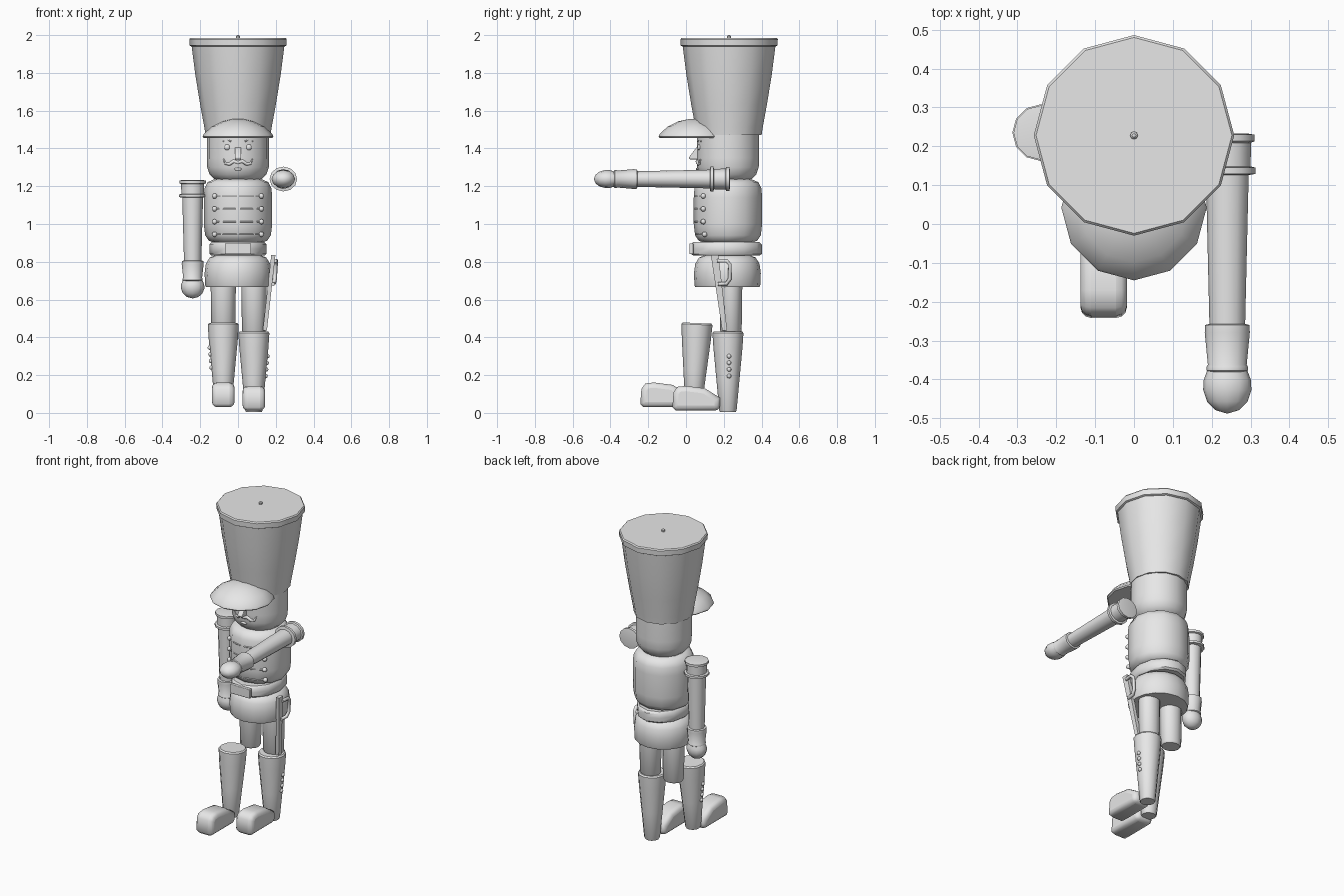
import bpy, bmesh, math
from mathutils import Vector, Matrix

if "Cube" in bpy.data.objects:
    bpy.data.objects.remove(bpy.data.objects["Cube"])

grey = bpy.data.materials.new("light_grey")
grey.use_nodes = True
grey.diffuse_color = (0.8, 0.8, 0.8, 1)
grey.node_tree.nodes["Principled BSDF"].inputs["Base Color"].default_value = (0.8, 0.8, 0.8, 1)

CY = 0.222  # depth of the body axis


def finish(bm, name, angle=40):
    bmesh.ops.recalc_face_normals(bm, faces=bm.faces)
    mesh = bpy.data.meshes.new(name)
    bm.to_mesh(mesh)
    bm.free()
    ob = bpy.data.objects.new(name, mesh)
    bpy.context.collection.objects.link(ob)
    mesh.materials.append(grey)
    bpy.ops.object.select_all(action='DESELECT')
    ob.select_set(True)
    bpy.context.view_layer.objects.active = ob
    bpy.ops.object.shade_smooth_by_angle(angle=math.radians(angle))
    return ob


def lathe(name, profile, loc=(0, 0, 0), rot=None, sx=1, sy=1, sides=12):
    """Turned part: profile is (radius, height) pairs."""
    bm = bmesh.new()
    rings = []
    for r, z in profile:
        angles = [math.tau * i / sides for i in range(sides)]
        rings.append([bm.verts.new((r * sx * math.cos(a), r * sy * math.sin(a), z)) for a in angles])
    for low, high in zip(rings, rings[1:]):
        for i in range(sides):
            j = (i + 1) % sides
            bm.faces.new((low[i], low[j], high[j], high[i]))
    bm.faces.new(rings[0])
    bm.faces.new(rings[-1])
    bmesh.ops.remove_doubles(bm, verts=bm.verts, dist=0.0002)
    bm.transform(Matrix.Translation(loc) @ (rot or Matrix()))
    return finish(bm, name)


def ball(name, loc, size):
    bm = bmesh.new()
    bmesh.ops.create_uvsphere(bm, u_segments=10, v_segments=6, radius=1)
    bm.transform(Matrix.Translation(loc) @ Matrix.Diagonal((*size, 1)))
    return finish(bm, name, 60)


def tube(name, points, radius, taper=None, cyclic=False):
    cu = bpy.data.curves.new(name, 'CURVE')
    cu.dimensions = '3D'
    cu.bevel_depth = radius
    cu.bevel_resolution = 1
    cu.use_fill_caps = True
    sp = cu.splines.new('POLY')
    sp.points.add(len(points) - 1)
    sp.use_cyclic_u = cyclic
    for i, p in enumerate(points):
        sp.points[i].co = (*p, 1)
        sp.points[i].radius = taper[i] if taper else 1
    cu.materials.append(grey)
    ob = bpy.data.objects.new(name, cu)
    bpy.context.collection.objects.link(ob)


def prism(name, outline, x, width, bevel):
    """Side outline of (y, z) points, extruded across x, with rounded edges."""
    bm = bmesh.new()
    face = bm.faces.new([bm.verts.new((x - width / 2, y, z)) for y, z in outline])
    new = bmesh.ops.extrude_face_region(bm, geom=[face])["geom"]
    bmesh.ops.translate(bm, vec=(width, 0, 0), verts=[v for v in new if isinstance(v, bmesh.types.BMVert)])
    ob = finish(bm, name, 50)
    if bevel:
        mod = ob.modifiers.new("round", 'BEVEL')
        mod.width, mod.segments, mod.limit_method = bevel, 3, 'ANGLE'
        mod.angle_limit = math.radians(60)
    return ob


def front(x, radius):
    """Depth of a round body's front surface at x."""
    return CY - math.sqrt(radius ** 2 - x ** 2)


# Hat with lid, knob and domed visor
lathe("hat", [(0.172, 1.47), (0.178, 1.51), (0.2, 1.63), (0.226, 1.79), (0.246, 1.945)], (0, 0.228, 0))
lathe("hat_lid", [(0.246, 1.94), (0.256, 1.945), (0.258, 1.978), (0.252, 1.985)], (0, 0.228, 0))
lathe("hat_knob", [(0.01, 1.98), (0.01, 1.995), (0.005, 2.0)], (0, 0.228, 0), sides=8)
lathe("visor", [(0.18, 1.455), (0.187, 1.462), (0.182, 1.476), (0.14, 1.515), (0.085, 1.543), (0.03, 1.555),
                (0, 1.556)], (0, 0.042, 0))

# Head and face
lathe("head", [(0.1, 1.225), (0.125, 1.238), (0.15, 1.262), (0.163, 1.3), (0.165, 1.35), (0.165, 1.475)],
      (0, CY, 0), sides=16)
for side, x in (("right", -1), ("left", 1)):
    ball(side + "_eye", (x * 0.057, front(0.057, 0.162), 1.406), (0.016, 0.01, 0.016))
    tube(side + "_brow", [(x * a, front(a, 0.161), z) for a, z in ((0.035, 1.437), (0.057, 1.445), (0.08, 1.437))],
         0.004)
    tube(side + "_moustache", [(x * a, front(a, 0.162), z) for a, z in
                               ((0, 1.325), (0.022, 1.333), (0.045, 1.317), (0.066, 1.32), (0.076, 1.345))],
         0.01, (0.8, 1.1, 1, 0.7, 0.3))
prism("nose", [(0.075, 1.41), (0.055, 1.405), (0.015, 1.352), (0.02, 1.342), (0.075, 1.342)], 0, 0.034, 0.004)
ball("mouth", (0, front(0, 0.163), 1.29), (0.022, 0.007, 0.008))

# Torso, belt and skirt
lathe("torso", [(0.125, 0.9), (0.155, 0.912), (0.174, 0.94), (0.181, 1.0), (0.181, 1.14), (0.177, 1.19),
                (0.16, 1.222), (0.125, 1.237)], (0, CY, 0), sides=12)
lathe("belt", [(0.175, 0.832), (0.187, 0.842), (0.189, 0.868), (0.187, 0.893), (0.175, 0.904)],
      (0, 0.214, 0), sx=0.8)
prism("buckle", [(0.04, 0.84), (0.018, 0.84), (0.018, 0.898), (0.04, 0.898)], 0, 0.14, 0.004)
lathe("skirt", [(0.17, 0.667), (0.174, 0.675), (0.177, 0.74), (0.17, 0.79), (0.15, 0.822), (0.12, 0.835)],
      (0, 0.219, 0), sides=16)

# Coat buttons joined by half-sunk cords
for row, z in enumerate((0.945, 1.012, 1.08, 1.148)):
    r = 0.175 if row == 0 else 0.18
    for side, x in (("right", -0.124), ("left", 0.124)):
        ball(f"{side}_coat_button_{row}", (x, front(x, r), z), (0.014, 0.014, 0.014))
    tube(f"coat_cord_{row}", [(0.12 * k / 8, front(0.12 * k / 8, r - 0.004), z) for k in range(-8, 9)], 0.004)


def arm(side, loc, rot, stretch, flat):
    outline = [(0.05, 0), (0.07, 0.003), (0.07, 0.02), (0.061, 0.024), (0.06, 0.085), (0.073, 0.088),
               (0.073, 0.104), (0.055, 0.107), (0.046, 0.49), (0.057, 0.493), (0.058, 0.512), (0.05, 0.595),
               (0.053, 0.6), (0.053, 0.61), (0.048, 0.614)]
    lathe(side + "_arm", [(r, -d * stretch) for r, d in outline], loc, rot, sy=flat)
    hand = [(0.05, 0.605), (0.061, 0.635), (0.062, 0.66), (0.052, 0.69), (0.03, 0.712), (0, 0.721)]
    lathe(side + "_hand", [(r, -d * stretch) for r, d in hand], loc, rot, sy=flat * 0.85)


# Right arm hangs, left arm reaches forward
arm("right", (-0.24, 0.235, 1.233), None, 0.87, 1)
arm("left", (0.24, 0.233, 1.238), Matrix.Rotation(-math.pi / 2, 4, 'X'), 1, 0.9)

# Legs: thighs under the skirt, right boot stepping forward on its own
SHOE = [(0.18, 0.012), (0.18, 0.08), (0.1, 0.13), (0.0, 0.143), (-0.045, 0.138), (-0.066, 0.11),
        (-0.072, 0.03), (-0.055, 0.012)]
BOOT = [(0.042, 0), (0.046, 0.008), (0.062, 0.18), (0.077, 0.34), (0.081, 0.4), (0.082, 0.418), (0.075, 0.426)]
for side, x, y, z, lean, step, lift in (("left", 0.084, 0.222, 0.005, 0, 0, 0),
                                        ("right", -0.078, 0.04, 0.05, -2.5, -0.17, 0.018)):
    lathe(side + "_thigh", [(0.055, 0.425), (0.063, 0.435), (0.067, 0.69)], (x, 0.238, 0), sy=0.9)
    lathe(side + "_boot", BOOT, (x, y, z), Matrix.Rotation(math.radians(lean), 4, 'X'))
    prism(side + "_shoe", [(py + step, pz + lift) for py, pz in SHOE], x, 0.12, 0.028)
    out = 1 if x > 0 else -1
    for k in range(4):
        h = 0.19 + 0.035 * k
        ball(f"{side}_boot_button_{k}", (x + out * (0.062 + 0.09 * (h - 0.19)), y + 0.006, z + h),
             (0.012, 0.012, 0.012))

# Sword at the left hip with its hand guard
top, tip = Vector((0.187, 0.152, 0.835)), Vector((0.142, 0.205, 0.435))
bm = bmesh.new()
ends = []
for c, w in ((top, 0.02), (tip, 0.013)):
    ends.append([bm.verts.new(c + Vector((i * 0.011, j * w, 0))) for i, j in ((-1, -1), (1, -1), (1, 1), (-1, 1))])
for i in range(4):
    j = (i + 1) % 4
    bm.faces.new((ends[0][i], ends[0][j], ends[1][j], ends[1][i]))
bm.faces.new(ends[0])
bm.faces.new(ends[1])
finish(bm, "sword", 30)
tube("sword_guard", [(0.197, 0.165, 0.805), (0.202, 0.215, 0.805), (0.2, 0.233, 0.785), (0.195, 0.232, 0.71),
                     (0.19, 0.215, 0.685), (0.185, 0.17, 0.682)], 0.011)
